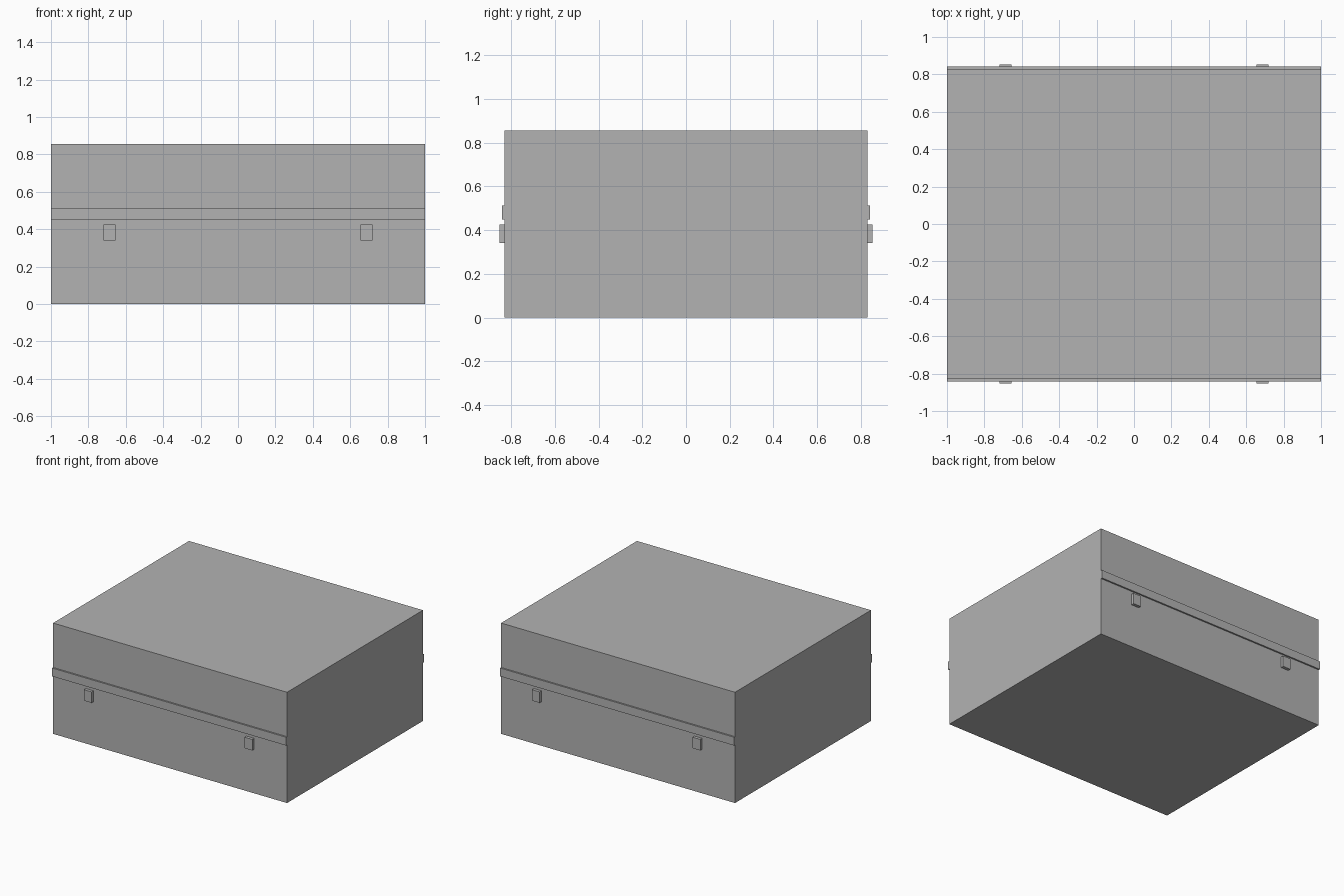
import bpy

if "Cube" in bpy.data.objects:
    bpy.data.objects.remove(bpy.data.objects["Cube"], do_unlink=True)

# Single plain grey finish
grey = bpy.data.materials.new("plain_grey")
grey.use_nodes = True
colour = (0.45, 0.45, 0.45, 1)
grey.diffuse_color = colour
grey.node_tree.nodes["Principled BSDF"].inputs["Base Color"].default_value = colour


def box(name, low, high):
    """Axis-aligned box between two opposite corners."""
    centre = [(a + b) / 2 for a, b in zip(low, high)]
    bpy.ops.mesh.primitive_cube_add(size=1, location=centre)
    part = bpy.context.object
    part.name = name
    part.scale = [b - a for a, b in zip(low, high)]
    bpy.ops.object.transform_apply(location=False, rotation=False, scale=True)
    part.data.materials.append(grey)
    return part


HALF_DEPTH = 0.83

# Main case
box("case_body", (-1, -HALF_DEPTH, 0), (1, HALF_DEPTH, 0.856))

# Trim strip and two catches on both the front and the back
for side, sign in (("front", -1), ("back", 1)):
    def span(depth):
        return sorted((sign * HALF_DEPTH, sign * depth))

    y0, y1 = span(0.842)
    box(f"{side}_trim_strip", (-1, y0, 0.449), (1, y1, 0.513))

    y0, y1 = span(0.853)
    for hand, x in (("right", -0.687), ("left", 0.687)):
        box(f"{side}_{hand}_catch", (x - 0.033, y0, 0.34), (x + 0.033, y1, 0.425))
